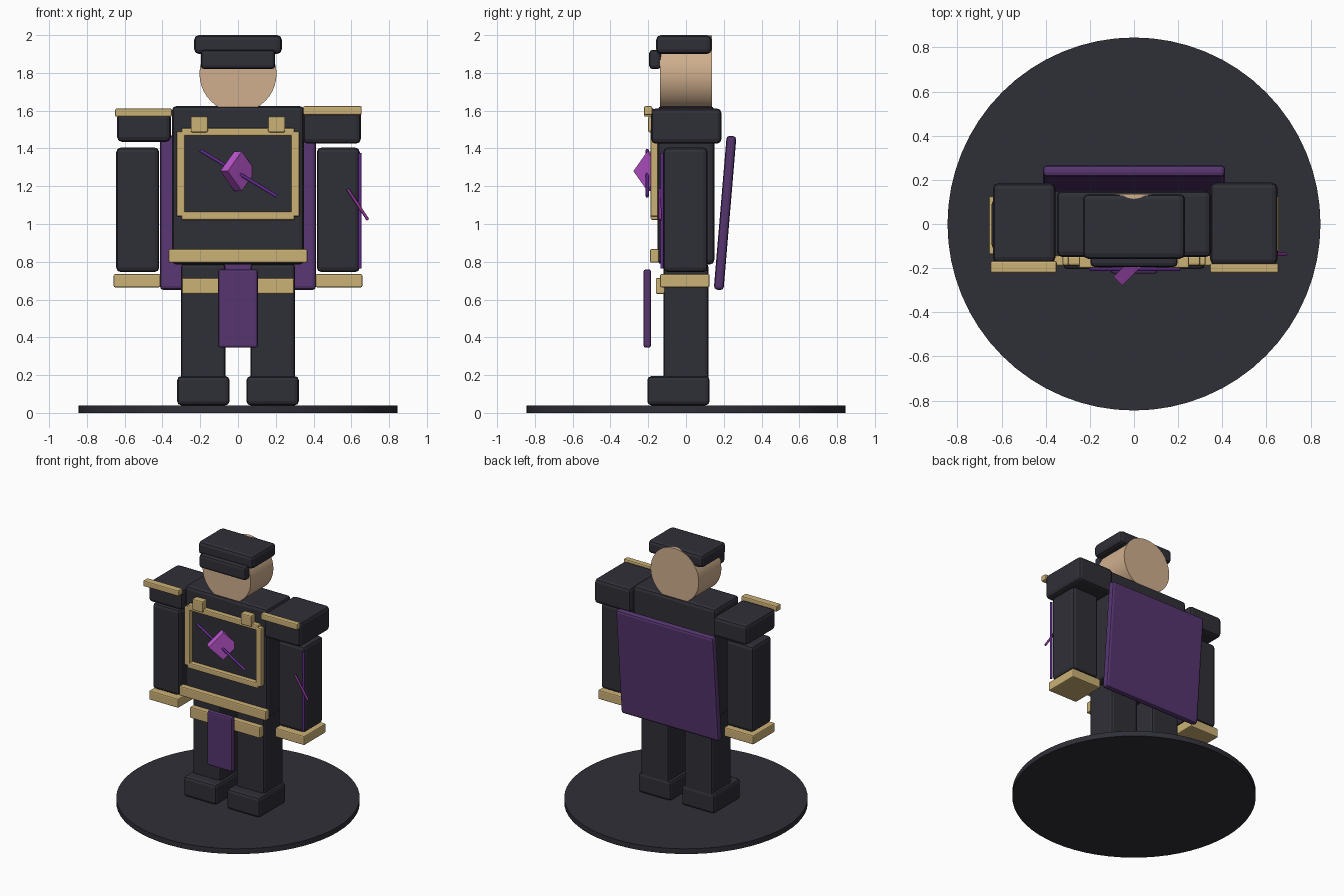
import bpy, bmesh, math
from mathutils import Vector

if "Cube" in bpy.data.objects:
    bpy.data.objects.remove(bpy.data.objects["Cube"])


def material(name, rgb):
    m = bpy.data.materials.new(name)
    m.diffuse_color = (*rgb, 1)
    m.use_nodes = True
    m.node_tree.nodes["Principled BSDF"].inputs["Base Color"].default_value = m.diffuse_color
    return m


DARK = material("charcoal", (0.028, 0.028, 0.038))
GOLD = material("pale_gold", (0.60, 0.44, 0.18))
SKIN = material("skin", (0.63, 0.43, 0.27))
PURPLE = material("purple_cloth", (0.092, 0.036, 0.16))
GEM = material("magenta_gem", (0.48, 0.09, 0.60))
VIOLET = material("violet_rod", (0.12, 0.025, 0.27))
PINK = material("plum_rod", (0.27, 0.035, 0.30))


def finish(name, bm, mat, loc, rot=(0, 0, 0), bevel=0):
    me = bpy.data.meshes.new(name)
    bm.to_mesh(me)
    bm.free()
    ob = bpy.data.objects.new(name, me)
    bpy.context.collection.objects.link(ob)
    ob.location, ob.rotation_euler = loc, rot
    me.materials.append(mat)
    if bevel:
        mod = ob.modifiers.new("soft_edges", "BEVEL")
        mod.width, mod.segments = bevel, 2
    return ob


def box(name, x, y, z, mat, bevel=0.02, rot=(0, 0, 0)):
    """Bevelled box given as (min, max) ranges."""
    bm = bmesh.new()
    bmesh.ops.create_cube(bm, size=1)
    bmesh.ops.scale(bm, verts=bm.verts, vec=(x[1] - x[0], y[1] - y[0], z[1] - z[0]))
    return finish(name, bm, mat, (sum(x) / 2, sum(y) / 2, sum(z) / 2), rot, bevel)


def drum(name, r, depth, segs, mat, loc, rot=(0, 0, 0)):
    bm = bmesh.new()
    bmesh.ops.create_cone(bm, cap_ends=True, segments=segs, radius1=r, radius2=r, depth=depth)
    for f in bm.faces:
        f.smooth = len(f.verts) == 4
    for e in bm.edges:
        e.smooth = not any(len(f.verts) > 4 for f in e.link_faces)
    return finish(name, bm, mat, loc, rot)


def rod(name, a, b, r, mat):
    a, b = Vector(a), Vector(b)
    rot = (b - a).to_track_quat("Z", "Y").to_euler()
    return drum(name, r, (b - a).length, 8, mat, (a + b) / 2, rot)


# Stand
drum("base_disc", 0.845, 0.04, 64, DARK, (0, 0, 0.02))

# Torso, cape and front cloth
box("torso", (-0.35, 0.35), (-0.15, 0.15), (0.785, 1.625), DARK, 0.025)
box("cape", (-0.413, 0.413), (0.181, 0.233), (0.65, 1.468), PURPLE, 0.018,
    (math.radians(-4.8), 0, 0))
box("front_cloth", (-0.105, 0.105), (-0.225, -0.185), (0.345, 0.76), PURPLE, 0.012)

# Belts
box("waist_belt", (-0.367, 0.367), (-0.19, -0.143), (0.795, 0.868), GOLD, 0.008)
box("hip_belt", (-0.297, 0.297), (-0.16, -0.112), (0.63, 0.715), GOLD, 0.008)

# Limbs and paired trim
for side, s in (("left", -1), ("right", 1)):
    def pair(name, a, b, y, z, mat, bevel=0.02):
        box(f"{side}_{name}", sorted((s * a, s * b)), y, z, mat, bevel)

    pair("foot", 0.045, 0.322, (-0.205, 0.125), (0.04, 0.195), DARK, 0.022)
    pair("leg", 0.065, 0.303, (-0.12, 0.12), (0.15, 0.79), DARK)
    pair("arm", 0.417, 0.645, (-0.12, 0.115), (0.745, 1.405), DARK, 0.025)
    pair("cuff", 0.41, 0.658, (-0.138, 0.125), (0.665, 0.735), GOLD, 0.008)
    pair("frame_side", 0.28, 0.325, (-0.187, -0.145), (1.04, 1.49), GOLD, 0.008)
    pair("frame_clasp", 0.16, 0.25, (-0.2, -0.145), (1.485, 1.57), GOLD, 0.008)

# Shoulders, the right one slightly larger
box("left_shoulder", (-0.64, -0.355), (-0.175, 0.185), (1.435, 1.59), DARK, 0.025)
box("right_shoulder", (0.345, 0.65), (-0.185, 0.188), (1.425, 1.612), DARK, 0.025)
box("left_shoulder_trim", (-0.65, -0.35), (-0.222, -0.168), (1.568, 1.612), GOLD, 0.008)
box("right_shoulder_trim", (0.345, 0.655), (-0.222, -0.178), (1.578, 1.624), GOLD, 0.008)

# Chest frame rails
for name, z in (("top", (1.465, 1.508)), ("bottom", (1.022, 1.065))):
    box(f"frame_{name}", (-0.3, 0.3), (-0.187, -0.145), z, GOLD, 0.008)

# Chest gem: a square plate stood on its corner and turned
box("chest_gem", (-0.074, 0.074), (-0.213, -0.157), (1.206, 1.354), GEM, 0,
    (0, math.radians(45), math.radians(45)))
rod("chest_rod", (-0.2, -0.205, 1.39), (0.205, -0.205, 1.147), 0.009, VIOLET)

# Thin rods on the right arm
rod("arm_long_rod", (0.645, -0.127, 0.765), (0.645, -0.127, 1.375), 0.009, VIOLET)
rod("arm_short_rod", (0.58, -0.137, 1.185), (0.688, -0.137, 1.022), 0.008, PINK)

# Head and cap
drum("head", 0.204, 0.274, 40, SKIN, (0, 0, 1.795), (math.pi / 2, 0, 0))
box("cap", (-0.232, 0.232), (-0.158, 0.136), (1.90, 2.0), DARK, 0.025)
box("cap_peak", (-0.197, 0.197), (-0.195, -0.132), (1.82, 1.922), DARK, 0.018)
